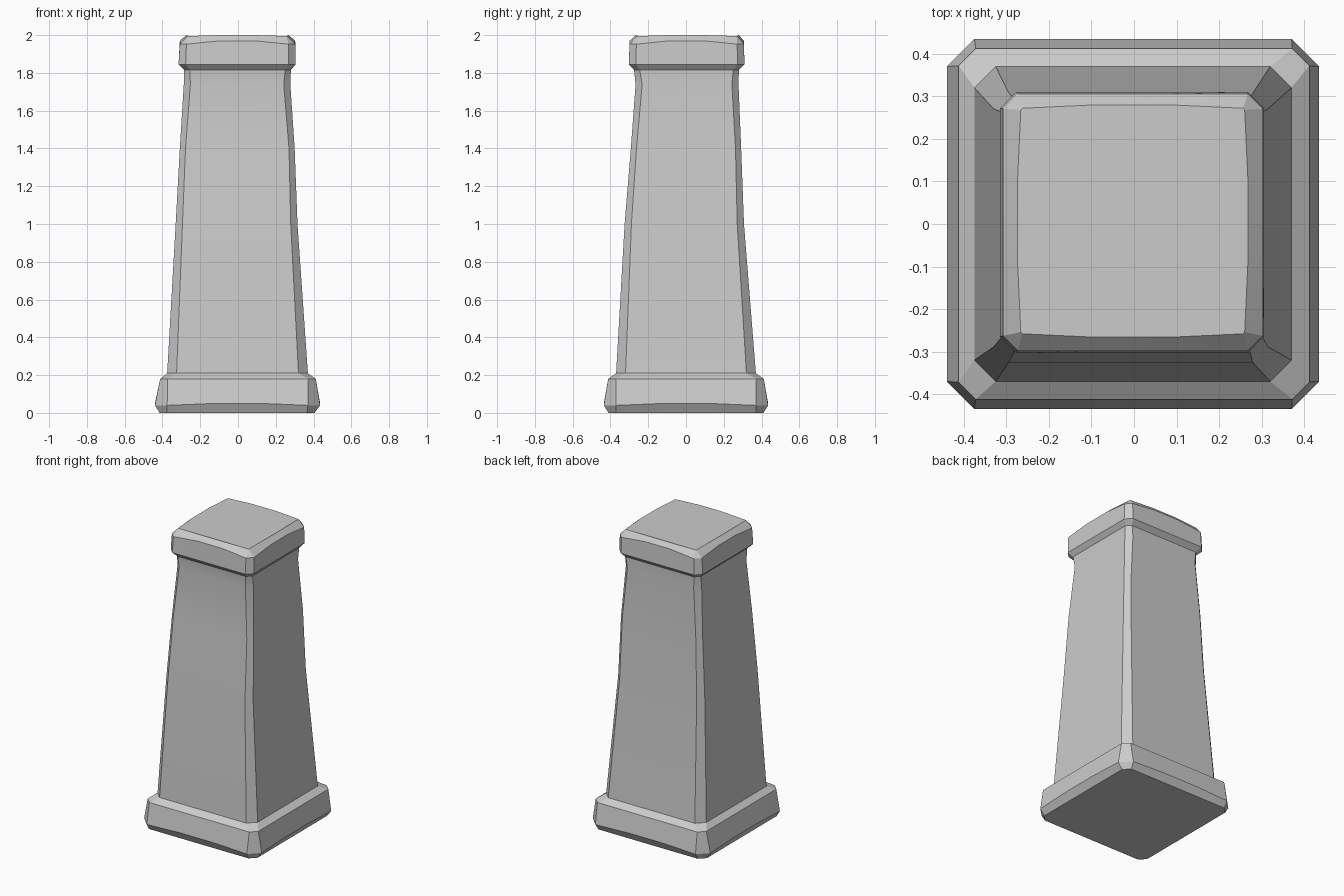
import bpy
import bmesh
from mathutils import Vector

if "Cube" in bpy.data.objects:
    bpy.data.objects.remove(bpy.data.objects["Cube"])


def ring(z, x0, x1, y0, y1, c, bow=0.0, lift=0.0):
    """Chamfered square outline; bow / lift move the middle of each side."""
    pts = []
    sides = [
        (Vector((x0 + c, y0, z)), Vector((x1 - c, y0, z)), Vector((0, -bow, lift))),
        (Vector((x1, y0 + c, z)), Vector((x1, y1 - c, z)), Vector((bow, 0, lift))),
        (Vector((x1 - c, y1, z)), Vector((x0 + c, y1, z)), Vector((0, bow, lift))),
        (Vector((x0, y1 - c, z)), Vector((x0, y0 + c, z)), Vector((-bow, 0, lift))),
    ]
    for a, b, off in sides:
        pts += [a, a.lerp(b, 0.33) + off, a.lerp(b, 0.67) + off, b]
    return pts


def loft(name, rings, bottom=False, top=False):
    bm = bmesh.new()
    loops = [[bm.verts.new(p) for p in ring(*r)] for r in rings]
    n = len(loops[0])
    for lo, hi in zip(loops, loops[1:]):
        for i in range(n):
            j = (i + 1) % n
            bm.faces.new((lo[i], lo[j], hi[j], hi[i]))
    if bottom:
        bm.faces.new(loops[0][::-1])
    if top:
        bm.faces.new(loops[-1])
    me = bpy.data.meshes.new(name)
    bm.to_mesh(me)
    bm.free()
    ob = bpy.data.objects.new(name, me)
    bpy.context.collection.objects.link(ob)
    bpy.context.view_layer.objects.active = ob
    bpy.ops.object.select_all(action='DESELECT')
    ob.select_set(True)
    bpy.ops.object.shade_smooth_by_angle(angle=0.4)
    return ob


# Rings shared by neighbouring parts
foot = (0.21, -0.375, 0.37, -0.37, 0.37, 0.05)
neck = (1.815, -0.285, 0.28, -0.275, 0.28, 0.03)

# Plinth at the bottom
loft("base", [
    (0.0, -0.415, 0.405, -0.41, 0.41, 0.04),
    (0.04, -0.44, 0.435, -0.435, 0.435, 0.065, 0.0, 0.01),
    (0.18, -0.412, 0.412, -0.412, 0.412, 0.04),
    foot,
], bottom=True)

# Slightly crooked tapering shaft
loft("shaft", [
    foot,
    (1.00, -0.33, 0.315, -0.325, 0.307, 0.036),
    (1.40, -0.308, 0.30, -0.292, 0.292, 0.03),
    (1.74, -0.287, 0.277, -0.267, 0.278, 0.035),
    neck,
])

# Capstone with a gently bowed top
loft("cap", [
    neck,
    (1.845, -0.315, 0.305, -0.303, 0.31, 0.038),
    (1.952, -0.308, 0.303, -0.298, 0.306, 0.035, 0.0, 0.018),
    (1.995, -0.266, 0.26, -0.258, 0.272, 0.004, 0.008, 0.005),
], top=True)
